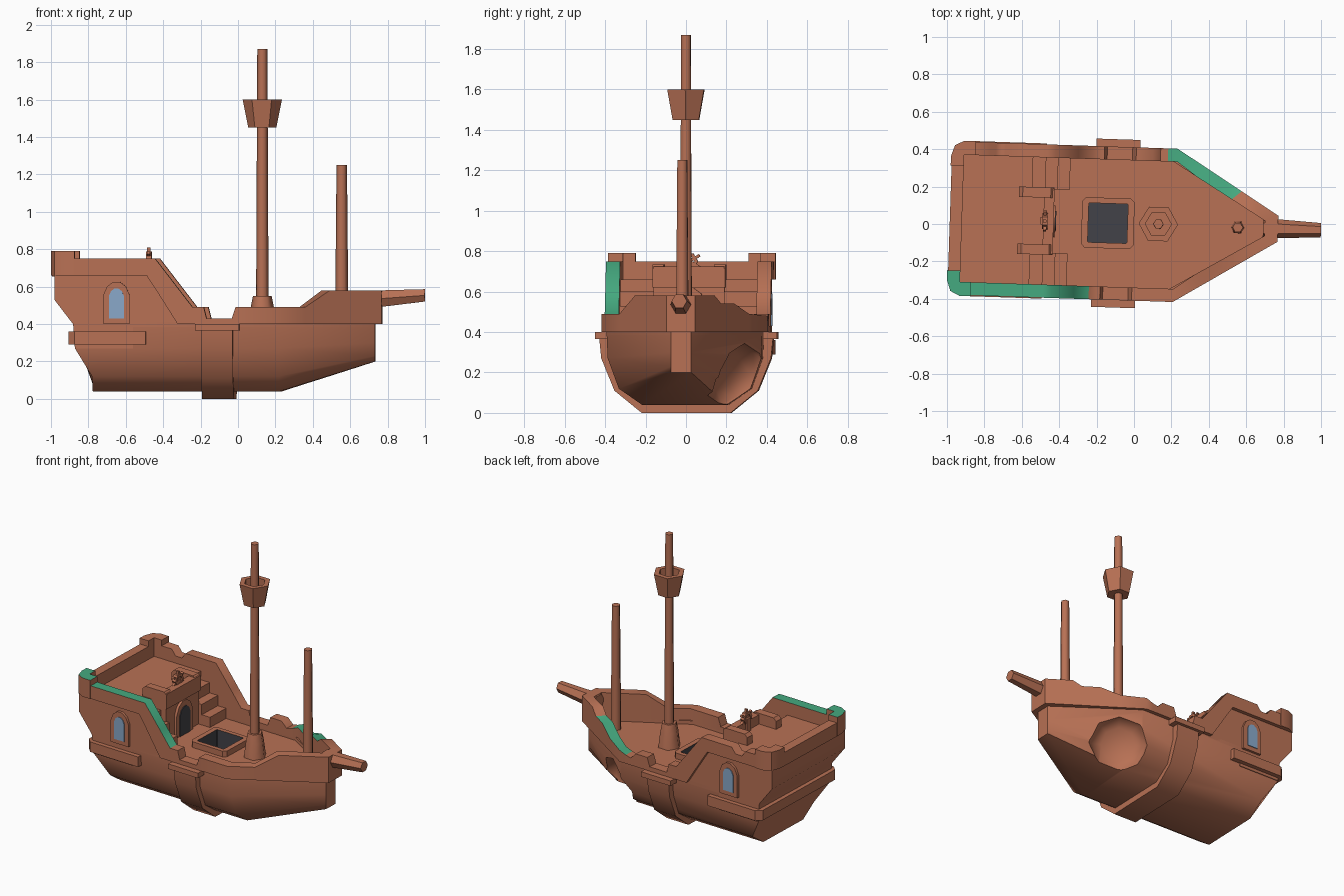
import bpy, bmesh, math
from mathutils import Vector, Matrix

if "Cube" in bpy.data.objects:
    bpy.data.objects.remove(bpy.data.objects["Cube"])


def mat(name, rgb):
    m = bpy.data.materials.new(name)
    m.diffuse_color = (*rgb, 1)
    m.use_nodes = True
    m.node_tree.nodes["Principled BSDF"].inputs["Base Color"].default_value = m.diffuse_color
    return m


WOOD = mat("brown_wood", (0.48, 0.165, 0.09))
GREEN = mat("green_rail", (0.06, 0.40, 0.215))
GLASS = mat("blue_glass", (0.25, 0.39, 0.58))
DARK = mat("dark_grey", (0.055, 0.055, 0.065))
DECK = .385


def loft(name, rings, m=WOOD, m2=None, rule=None):
    """Join rings of points into a closed solid; rule(face) picks the second colour."""
    bm = bmesh.new()
    rs = [[bm.verts.new(p) for p in r] for r in rings]
    n = len(rs[0])
    for a, b in zip(rs, rs[1:]):
        for i in range(n):
            j = (i + 1) % n
            bm.faces.new((a[i], a[j], b[j], b[i]))
    bm.faces.new(rs[0][::-1])
    bm.faces.new(rs[-1])
    bmesh.ops.recalc_face_normals(bm, faces=bm.faces)
    if rule:
        for f in bm.faces:
            f.normal_update()
            f.material_index = int(rule(f))
    me = bpy.data.meshes.new(name)
    bm.to_mesh(me)
    bm.free()
    me.materials.append(m)
    if m2:
        me.materials.append(m2)
    ob = bpy.data.objects.new(name, me)
    bpy.context.collection.objects.link(ob)
    return ob


def prism(name, poly, axis, a, b, *args):
    put = {"x": lambda p, t: (t, *p), "y": lambda p, t: (p[0], t, p[1]), "z": lambda p, t: (*p, t)}[axis]
    return loft(name, [[put(p, t) for p in poly] for t in (a, b)], *args)


def box(name, x0, x1, y0, y1, z0, z1, *args):
    return prism(name, [(x0, y0), (x1, y0), (x1, y1), (x0, y1)], "z", z0, z1, *args)


def ring(c, r, n, axis=(0, 0, 1)):
    w = Vector(axis).normalized()
    u = Vector((1, 0, 0)) if abs(w.z) > 0.9 else Vector((0, 0, 1)).cross(w).normalized()
    v = w.cross(u)
    return [Vector(c) + r * (math.cos(t) * u + math.sin(t) * v)
            for t in (2 * math.pi * i / n for i in range(n))]


def arch(c, w, z0, h):
    half = [(w, 0), (w, h - w), (.72 * w, h - .35 * w), (.25 * w, h)]
    return [(c + x, z0 + z) for x, z in half] + [(c - x, z0 + z) for x, z in half[::-1]]


# Hull: three cross-sections from stern to bow
def section(pts):
    return pts + [(x, -y, z) for x, y, z in pts[::-1]]


side = [(.21, .04), (.325, .12), (.38, .27), (.385, DECK)]
hull = loft("hull", [
    section([(x, *p) for x, p in zip((-.77, -.77, -.86, -.868), side)]),
    section([(.23, *p) for p in side]),
    section([(.735, .05, z) for z in (.2, .23, .30, DECK)])])

# Raised stern block with the upper deck on top
prism("stern_block", [(-.855, .27), (-.87, .40), (-.97, .53), (-.97, .66), (-.55, .66), (-.55, .27)],
      "y", -.385, .385)
prism("stern_band", [(-.48, -.415), (-.48, .415), (-.86, .415), (-.895, .38), (-.895, -.38), (-.86, -.415)],
      "z", .29, .36)
box("stern_rail", -.985, -.92, -.31, .31, .655, .75)


# Bulwark rails following the deck edge
def edge(x):
    if x <= .22:
        return (x, .41), (x, .34)
    t = (x - .22) / .55
    return (x, .41 - .34 * t), (.20 + .5 * t, .34 - .30 * t)


def rail(name, s, stations, lo, hi):
    rings = []
    for x, zb, zt in stations:
        o, i = edge(x)
        rings.append([(*o, zb), (*o, zt), (*i, zt), (*i, zb)])
    zb, zt = stations[-1][1:]
    rings.append([(.77, 0, zb), (.77, 0, zt), (.70, 0, zt), (.70, 0, zb)])
    rings = [[(x, y * s, z) for x, y, z in r] for r in rings]
    return loft(name, rings, WOOD, GREEN,
                lambda f: f.normal.z > .3 and lo < f.calc_center_median().x < hi)


slope = [(-.476, .66, .75), (-.43, .59, .75), (-.31, .40, .594), (-.23, .40, .49), (-.17, .40, .49),
         (-.155, .40, .43), (-.02, .40, .43), (0, .40, .49)]
bow = [(.22, .40, .49), (.37, .40, .49), (.50, .40, .58), (.77, .40, .58)]
rails = [
    rail("near_rail", -1, [(-.90, .66, .75)] + slope + bow, -2, -.24),
    rail("far_rail", 1, [(-.90, .66, .75), (-.78, .66, .75), (-.75, .66, .71), (-.70, .66, .71), (-.67, .66, .75)]
         + slope + [(.09, .40, .49), (.13, .40, .45), (.17, .40, .46), (.22, .40, .48), (.36, .40, .49),
                    (.47, .40, .54), (.57, .40, .54), (.62, .40, .58), (.77, .40, .58)], .17, .55)]

post = [(-.86, .34), (-.86, .415), (-.92, .415), (-.97, .39), (-.99, .33), (-.99, .28), (-.92, .28), (-.92, .34)]
for s, tag in ((-1, "near"), (1, "far")):
    # Stern corner posts
    prism(tag + "_corner_post", [(x, y * s) for x, y in post], "z", .66, .79, WOOD, GREEN,
          lambda f, s=s: s < 0 and f.normal.z > .5)
    # Planking between deck and rail, and side wall under the sloping rail
    st = [(-.6, .385, -.6, .34), (.23, .385, .20, .34), (.735, .05, .70, .04), (.735, 0, .70, 0)]
    loft(tag + "_planking", [[(a, b * s, DECK), (a, b * s, .41), (c, d * s, .41), (c, d * s, DECK)]
                             for a, b, c, d in st])
    prism(tag + "_side_wall", [(-.56, .39), (-.56, .67), (-.465, .67), (-.30, .41), (-.30, .39)],
          "y", .34 * s, .385 * s)
    box(tag + "_rib_cap", -.215, .02, .38 * s, .45 * s, .365, .40)
    # Windows
    prism(tag + "_window_frame", arch(-.637, .07, .40, .225), "y", .38 * s, .402 * s)
    prism(tag + "_window_glass", arch(-.637, .04, .43, .16), "y", .39 * s, .407 * s, GLASS)
    # Stairs
    for i in range(3):
        box(f"{tag}_step_{i}", -.56, -.48 + .065 * i, .17 * s, .345 * s, .37, .60 - .072 * i)

# Midship rib wrapping under the hull
outer = [(.43, .37), (.42, .27), (.355, .11), (.22, 0)]
inner = [(.19, .06), (.30, .13), (.35, .27), (.36, .37)]
u = outer + [(-y, z) for y, z in outer[::-1]] + [(-y, z) for y, z in inner[::-1]] + inner
prism("midship_rib", u, "x", -.185, -.015)

# Cabin with balcony parapet and arched door
box("cabin", -.60, -.44, -.175, .175, .36, .66)
box("parapet_front", -.485, -.43, -.175, .175, .62, .725)
for s in (-1, 1):
    prism("parapet_side", [(-.62, .62), (-.62, .715), (-.60, .735), (-.45, .735), (-.43, .715), (-.43, .62)],
          "y", .125 * s, .18 * s)
prism("door_frame", arch(0, .085, .37, .25), "x", -.45, -.422)
prism("door", arch(0, .055, .38, .20), "x", -.43, -.417, DARK)

# Steering wheel
box("wheel_stand", -.50, -.465, -.02, .02, .65, .75)
for i in range(6):
    a, b = (math.pi / 3 * (i + k) for k in (0, 1))
    rim = [(r * math.cos(t), .75 + r * math.sin(t)) for r, t in ((.026, a), (.044, a), (.044, b), (.026, b))]
    prism("wheel_rim", rim, "x", -.492, -.462)
    d = Vector((0, math.cos(a + .52), math.sin(a + .52)))
    c = Vector((-.468, 0, .75))
    sp = [c + d * r + d.cross((1, 0, 0)) * w for r, w in ((0, -.007), (.06, -.007), (.06, .007), (0, .007))]
    prism("wheel_spoke", [(p.y, p.z) for p in sp], "x", -.486, -.468)


# Deck hatch: raised coaming around a dark pit
def octo(x0, x1, w, c, z):
    q = [(x0, -w + c), (x0 + c, -w), (x1 - c, -w), (x1, -w + c)]
    return [(x, y, z) for x, y in q] + [(x, -y, z) for x, y in q[::-1]]


def pit_face(f):
    c = f.calc_center_median()
    return c.z < .40 and abs(c.y) < .11 and -.25 < c.x < -.03 and f.normal.z > -.5


loft("hatch", [octo(-.28, 0, .135, .02, .22), octo(-.28, 0, .135, .02, .425),
               octo(-.245, -.035, .105, .004, .425), octo(-.245, -.035, .105, .004, .24)],
     WOOD, DARK, pit_face)

# Masts, lookout basket and bowsprit
M, F = (.13, .004), (.555, 0)
masts = [
    loft("main_mast", [ring((*M, .37), .034, 6), ring((*M, 1.45), .029, 6), ring((*M, 1.87), .027, 6)]),
    loft("mast_base", [ring((*M, .37), .078, 6), ring((*M, .49), .062, 6), ring((*M, .55), .05, 6)]),
    loft("fore_mast", [ring((*F, .37), .036, 6), ring((*F, 1.25), .028, 6)])]
loft("lookout_basket", [ring((*M, z), r, 6) for z, r in ((1.45, .075), (1.60, .105), (1.60, .07), (1.50, .07))])
loft("bowsprit", [ring((.69, 0, .53), .055, 6, (1, 0, 0)), ring((1, 0, .553), .038, 6, (1, 0, 0))])

# Cut the hatch pit and the round socket in the far bow side
pit = box("pit_cutter", -.26, -.02, -.12, .12, .23, .5)
n = Vector((.53, .80, -.45)).normalized()
c = Vector((.335, .275, .165))
socket = loft("socket_cutter", [ring(c + n * d, r, 8, n) for d, r in ((.15, .24), (0, .195), (-.06, .17), (-.10, .11))])
for cut in (pit, socket):
    md = hull.modifiers.new("cut", "BOOLEAN")
    md.operation = "DIFFERENCE"
    md.solver = "EXACT"
    md.object = cut
dg = bpy.context.evaluated_depsgraph_get()
me = bpy.data.meshes.new_from_object(hull.evaluated_get(dg))
hull.modifiers.clear()
hull.data = me
for cut in (pit, socket):
    bpy.data.objects.remove(cut)

# Soften shallow edges, then turn the whole ship slightly
turn = Matrix.Rotation(-.033, 4, "Z")
for ob in bpy.data.objects:
    ob.data.polygons.foreach_set("use_smooth", [True] * len(ob.data.polygons))
    ob.data.set_sharp_from_angle(angle=math.radians(62 if ob in masts else 56 if ob in rails else 42))
    ob.data.transform(turn)
